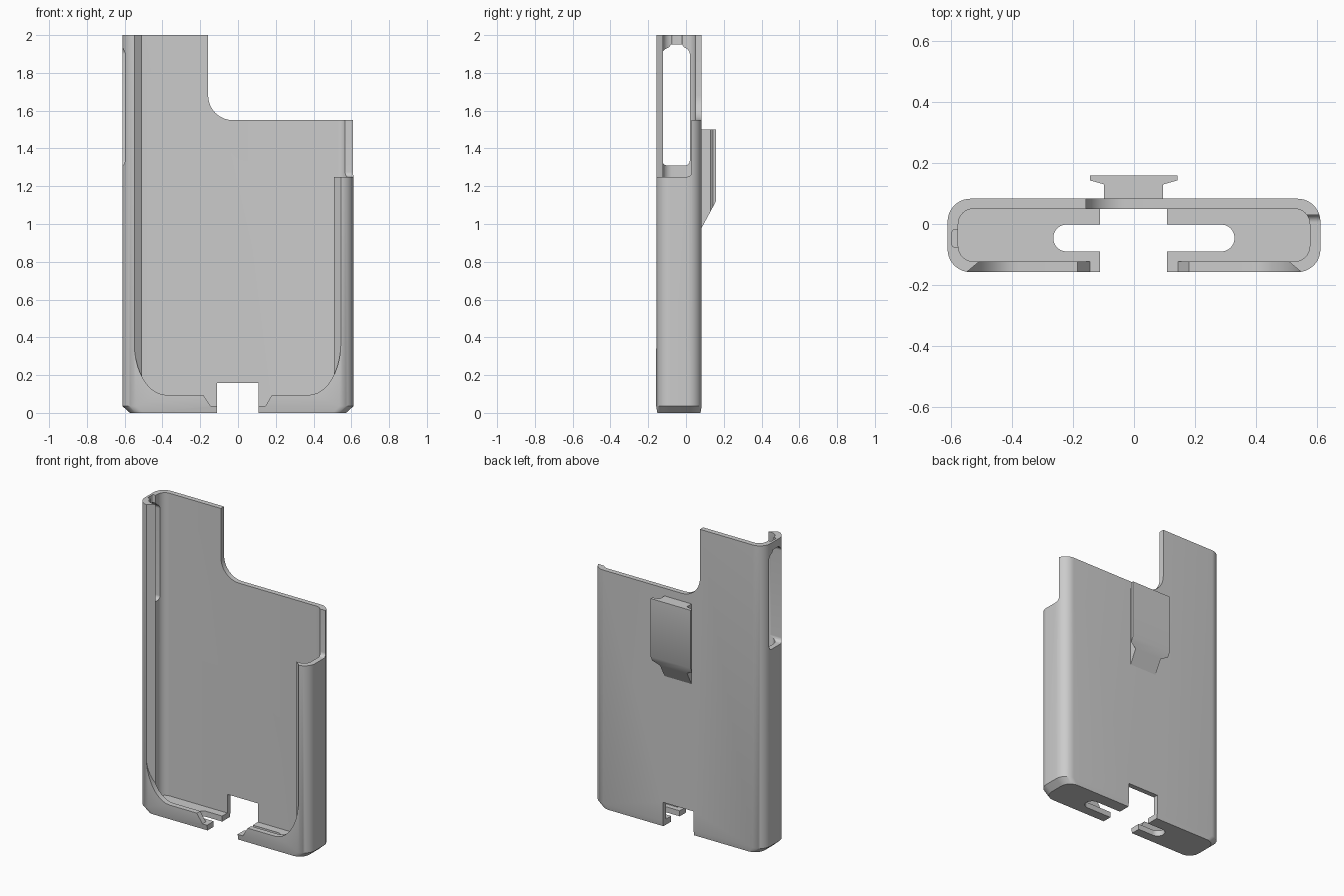
import bpy, bmesh, math

if "Cube" in bpy.data.objects:
    bpy.data.objects.remove(bpy.data.objects["Cube"], do_unlink=True)

grey = bpy.data.materials.new("plain grey")
grey.use_nodes = True
grey.diffuse_color = (0.6, 0.6, 0.6, 1)
grey.node_tree.nodes["Principled BSDF"].inputs["Base Color"].default_value = (0.6, 0.6, 0.6, 1)


def fillet(corners, steps=10):
    """Round each corner given as (a, b, radius towards previous, radius towards next)."""
    pts = []
    for i, c in enumerate(corners):
        if len(c) == 2:
            pts.append(c)
            continue
        a, b, ru, rv = c
        p, n = corners[i - 1], corners[(i + 1) % len(corners)]
        lu, lv = math.hypot(p[0] - a, p[1] - b), math.hypot(n[0] - a, n[1] - b)
        u = [(p[0] - a) / lu * ru, (p[1] - b) / lu * ru]
        v = [(n[0] - a) / lv * rv, (n[1] - b) / lv * rv]
        for k in range(steps + 1):
            t = math.pi / 2 * k / steps
            s, w = 1 - math.sin(t), 1 - math.cos(t)
            pts.append((a + u[0] * s + v[0] * w, b + u[1] * s + v[1] * w))
    return pts


def rect(x0, x1, y0, y1, r):
    return fillet([(x0, y0, r, r), (x1, y0, r, r), (x1, y1, r, r), (x0, y1, r, r)])


def loft(name, sections, axis="z"):
    """Skin a stack of (outline, level) sections along an axis."""
    place = {"x": lambda a, b, d: (d, a, b),
             "y": lambda a, b, d: (a, d, b),
             "z": lambda a, b, d: (a, b, d)}[axis]
    bm = bmesh.new()
    rings = [[bm.verts.new(place(a, b, d)) for a, b in pts] for pts, d in sections]
    bm.faces.new(rings[0])
    bm.faces.new(rings[-1])
    for r0, r1 in zip(rings, rings[1:]):
        for i in range(len(r0)):
            bm.faces.new((r0[i - 1], r0[i], r1[i], r1[i - 1]))
    bmesh.ops.recalc_face_normals(bm, faces=bm.faces)
    mesh = bpy.data.meshes.new(name)
    bm.to_mesh(mesh)
    bm.free()
    obj = bpy.data.objects.new(name, mesh)
    bpy.context.collection.objects.link(obj)
    mesh.materials.append(grey)
    return obj


def prism(name, pts, lo, hi, axis):
    return loft(name, [(pts, lo), (pts, hi)], axis)


def boolean(target, tool, operation="DIFFERENCE"):
    mod = target.modifiers.new("cut", "BOOLEAN")
    mod.operation, mod.solver, mod.object = operation, "EXACT", tool
    bpy.context.view_layer.objects.active = target
    bpy.ops.object.modifier_apply(modifier=mod.name)
    bpy.data.objects.remove(tool, do_unlink=True)


# Outer case with a chamfered foot
full = rect(-0.612, 0.612, -0.158, 0.083, 0.075)
foot = rect(-0.572, 0.572, -0.152, 0.077, 0.07)
case = loft("case", [(foot, 0), (full, 0.036), (full, 2)])

# Hollow interior
boolean(case, prism("cavity", rect(-0.577, 0.577, -0.123, 0.05, 0.05), 0.036, 2.2, "z"))

# Front opening: rounded outline with flared sides
outline = fillet([(-0.55, 2.2), (-0.55, 0.095, 0.28, 0.17), (-0.185, 0.095), (-0.145, 0.036),
                  (0.145, 0.036), (0.18, 0.095), (0.545, 0.095, 0.17, 0.28), (0.545, 2.2)])
opening = prism("opening", outline, -0.3, -0.1, "y")
flare = prism("flare", [(-0.72, -0.3), (0.72, -0.3), (0.48, -0.1), (-0.48, -0.1)], -0.1, 2.3, "z")
boolean(opening, flare, "INTERSECT")
boolean(case, opening)

# Stepped top edge and lowered side wall
step = fillet([(-0.158, 2.2), (-0.158, 1.55, 0.13, 0.13), (0.8, 1.55), (0.8, 2.2)])
boolean(case, prism("top_step", step, -0.3, 0.3, "y"))
side = fillet([(-0.3, 1.25), (0.03, 1.25, 0.025, 0.025), (0.03, 2.2), (-0.3, 2.2)])
boolean(case, prism("side_step", side, 0.4, 0.8, "x"))

# Window in the tall side wall, with a small groove above it
window = fillet([(-0.125, 1.31, 0.025, 0.025), (0.02, 1.31, 0.025, 0.025), (0.02, 1.92, 0.02, 0.02),
                 (-0.01, 1.935), (-0.02, 1.95), (-0.08, 1.95), (-0.09, 1.935), (-0.125, 1.92, 0.02, 0.02)])
boolean(case, prism("side_window", window, -0.8, -0.52, "x"))
boolean(case, prism("groove", rect(-0.597, -0.56, -0.075, -0.02, 0.006), 1.9, 2.2, "z"))

# Cable cutout and floor slot
boolean(case, prism("cable_cutout", [(-0.112, -0.2), (0.108, -0.2), (0.108, 0.157), (-0.112, 0.157)],
                    -0.3, 0.3, "y"))
boolean(case, prism("floor_slot", rect(-0.265, 0.33, -0.09, -0.002, 0.0435), -0.1, 0.1, "z"))

# Belt clip on the back: T-shaped section with a sloped underside
section = [(-0.098, 0.075), (0.096, 0.075), (0.096, 0.13), (0.142, 0.143),
           (0.142, 0.16), (-0.144, 0.16), (-0.144, 0.143), (-0.098, 0.13)]
clip = prism("belt_clip", section, 0, 1.5, "z")
for v in clip.data.vertices:
    if v.co.z < 1:
        v.co.z = 0.98 + (v.co.y - 0.083) * 1.85

# Smooth the rounded walls, keep the edges sharp
for obj in (case, clip):
    bpy.ops.object.select_all(action="DESELECT")
    obj.select_set(True)
    bpy.context.view_layer.objects.active = obj
    bpy.ops.object.shade_smooth_by_angle(angle=math.radians(30))
